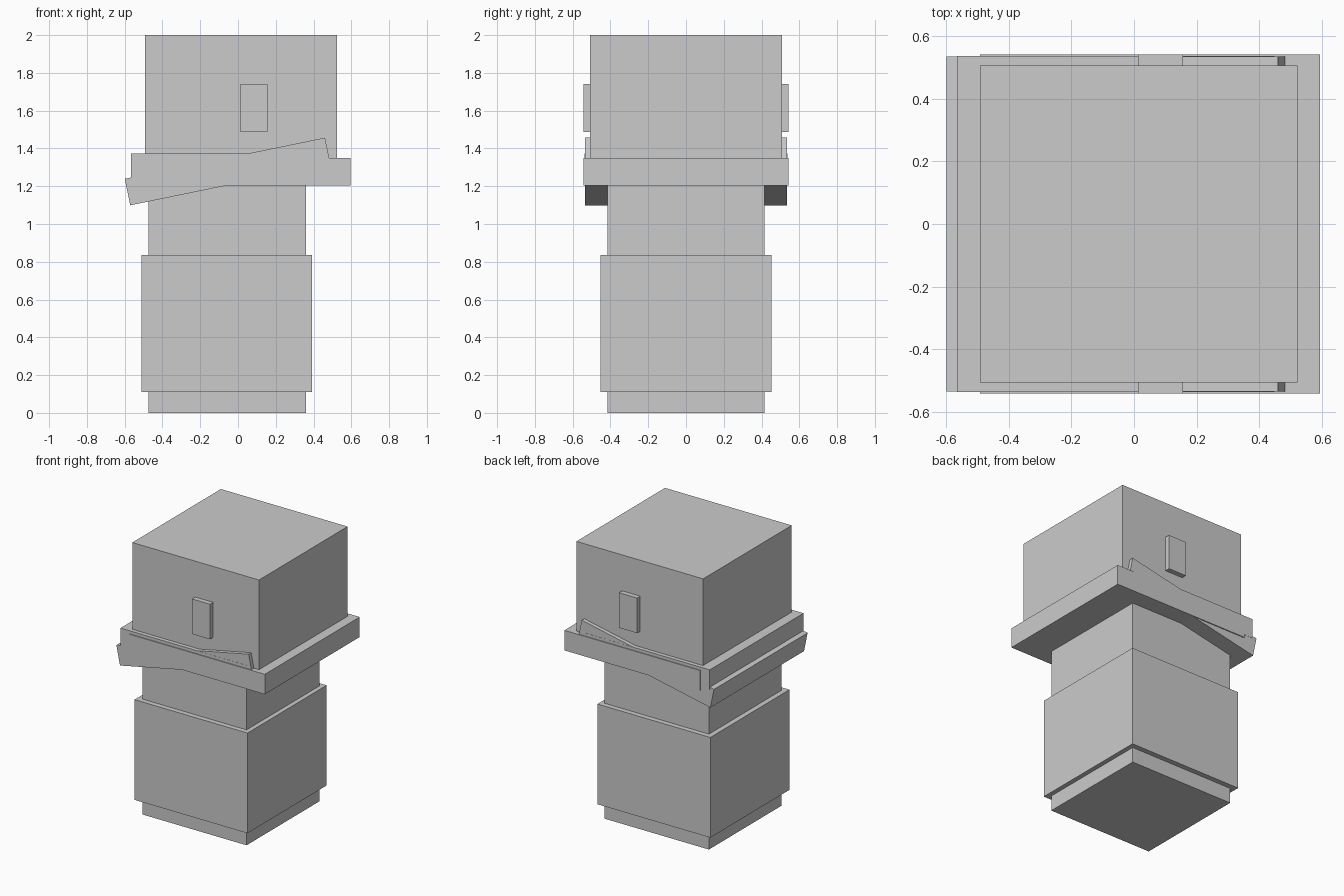
import bpy
import math
from mathutils import Matrix

if "Cube" in bpy.data.objects:
    bpy.data.objects.remove(bpy.data.objects["Cube"])

# One plain colour for the whole figure
grey = bpy.data.materials.new("plain_grey")
grey.diffuse_color = (0.6, 0.6, 0.6, 1)
grey.use_nodes = True
grey.node_tree.nodes["Principled BSDF"].inputs["Base Color"].default_value = grey.diffuse_color


def box(name, x, y, z, tilt=0.0):
    """Box from (min, max) ranges, tilted about its centre in the xz plane."""
    bpy.ops.mesh.primitive_cube_add(size=1)
    ob = bpy.context.object
    ob.name = name
    size = [r[1] - r[0] for r in (x, y, z)]
    centre = [(r[0] + r[1]) / 2 for r in (x, y, z)]
    ob.data.transform(Matrix.Rotation(-tilt, 4, 'Y') @ Matrix.Diagonal((*size, 1)))
    ob.location = centre
    ob.data.materials.append(grey)
    return ob


# Body and the wider sleeve around it
box("body", (-0.475, 0.36), (-0.416, 0.416), (0, 1.21))
box("sleeve", (-0.512, 0.393), (-0.453, 0.453), (0.11, 0.836))

# Head
box("head", (-0.492, 0.523), (-0.507, 0.507), (1.205, 2.0))

# Headbands: flat brim, upper band and a tilted band
box("brim", (-0.492, 0.595), (-0.543, 0.543), (1.205, 1.35))
box("upper_band", (-0.566, 0.449), (-0.537, 0.537), (1.23, 1.372))
box("tilted_band", (-0.596, 0.486), (-0.536, 0.536), (1.2065, 1.3495),
    math.radians(11.6))

# Eye plate running through the head, showing on both sides
box("eye_plates", (0.012, 0.156), (-0.543, 0.543), (1.486, 1.74))
